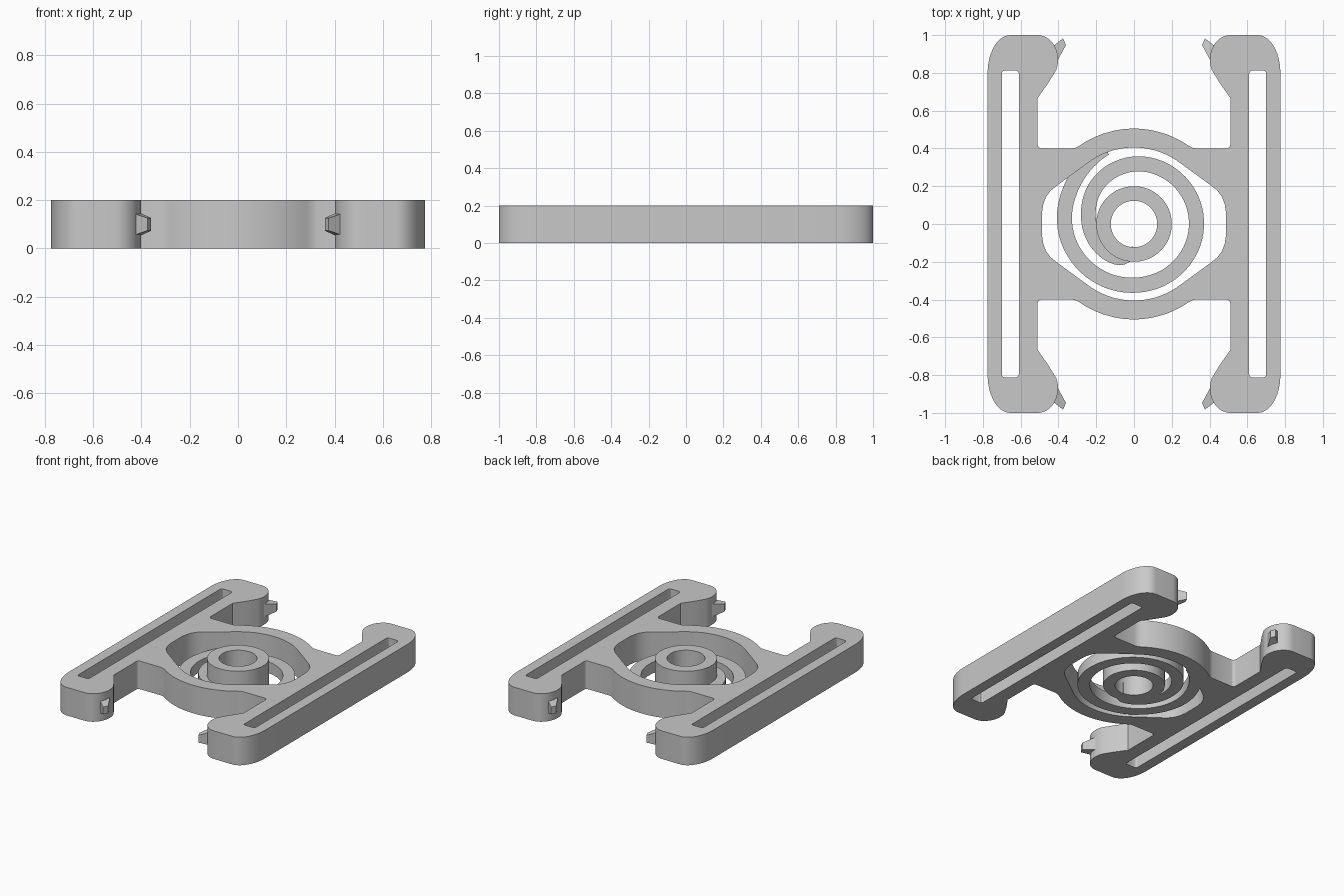
import bpy, bmesh
from math import sin, cos, radians

if "Cube" in bpy.data.objects:
    bpy.data.objects.remove(bpy.data.objects["Cube"], do_unlink=True)

grey = bpy.data.materials.new("plain grey")
grey.use_nodes = True
colour = (0.58, 0.58, 0.58, 1)
grey.diffuse_color = colour
grey.node_tree.nodes["Principled BSDF"].inputs["Base Color"].default_value = colour


def arc(cx, cy, rx, ry, start, end, steps):
    """Points along an elliptical arc, angles in degrees."""
    angles = [radians(start + (end - start) * i / steps) for i in range(steps + 1)]
    return [(cx + rx * cos(a), cy + ry * sin(a)) for a in angles]


def circle(r, steps=64):
    return arc(0, 0, r, r, 0, 360, steps)[:-1]


def four_way(quarter):
    """Close a quarter outline, running from the y axis to the x axis."""
    half = quarter + [(x, -y) for x, y in reversed(quarter)]
    return half + [(-x, y) for x, y in reversed(half)]


def finish(name, mesh):
    mesh.materials.clear()
    mesh.materials.append(grey)
    obj = bpy.data.objects.new(name, mesh)
    bpy.context.collection.objects.link(obj)
    bpy.ops.object.select_all(action="DESELECT")
    obj.select_set(True)
    bpy.context.view_layer.objects.active = obj
    bpy.ops.object.shade_smooth_by_angle(angle=radians(30))
    return obj


def prism(name, loops, height):
    """Extrude a filled outline with holes upward from the ground."""
    curve = bpy.data.curves.new(name + " profile", "CURVE")
    curve.dimensions = "2D"
    curve.fill_mode = "BOTH"
    curve.extrude = height / 2
    for loop in loops:
        spline = curve.splines.new("POLY")
        spline.points.add(len(loop) - 1)
        for point, (x, y) in zip(spline.points, loop):
            point.co = (x, y, 0, 1)
        spline.use_cyclic_u = True
    temp = bpy.data.objects.new(name + " profile", curve)
    bpy.context.collection.objects.link(temp)
    graph = bpy.context.evaluated_depsgraph_get()
    mesh = bpy.data.meshes.new_from_object(temp.evaluated_get(graph))
    bpy.data.objects.remove(temp, do_unlink=True)
    bm = bmesh.new()
    bm.from_mesh(mesh)
    bmesh.ops.remove_doubles(bm, verts=bm.verts, dist=0.0001)
    bmesh.ops.translate(bm, verts=bm.verts, vec=(0, 0, height / 2))
    bmesh.ops.recalc_face_normals(bm, faces=bm.faces)
    bm.to_mesh(mesh)
    bm.free()
    return finish(name, mesh)


# Frame: rounded bridge, side rails and hooked rail ends
outline = four_way(
    arc(0, 0, 0.505, 0.505, 89, 55, 14)
    + [(0.31, 0.403), (0.33, 0.4)]
    + arc(0.49, 0.42, 0.02, 0.02, -90, 0, 4)
    + [(0.51, 0.667), (0.455, 0.745)]
    + arc(0.51, 0.87, 0.108, 0.13, 205, 90, 16)
    + arc(0.655, 0.8, 0.12, 0.2, 90, 0, 12))
opening = four_way(
    arc(0, 0, 0.405, 0.405, 89, 54, 12)
    + [(0.41, 0.202), (0.44, 0.178), (0.465, 0.145), (0.48, 0.105), (0.487, 0.06)])
slot_half = arc(0.625, 0.797, 0.015, 0.015, 180, 90, 3) + arc(0.685, 0.797, 0.015, 0.015, 90, 0, 3)
slot = slot_half + [(x, -y) for x, y in reversed(slot_half)]
prism("frame", [outline, opening, slot, [(-x, y) for x, y in slot]], 0.2)

# Central hub
prism("hub", [circle(0.2), circle(0.123)], 0.2)

# Thin spiral spring, from hub to frame: (angle, centre radius)
path = [(266, 0.155), (255, 0.185), (245, 0.198), (217, 0.213), (170, 0.243),
        (130, 0.29), (90, 0.32), (45, 0.33), (0, 0.332), (-45, 0.326),
        (-90, 0.322), (-135, 0.338), (-180, 0.368), (-215, 0.385), (-250, 0.43)]
for _ in range(3):
    smooth = [path[0]]
    for (a, r), (b, s) in zip(path, path[1:]):
        smooth += [(a * 0.75 + b * 0.25, r * 0.75 + s * 0.25),
                   (a * 0.25 + b * 0.75, r * 0.25 + s * 0.75)]
    path = smooth + [path[-1]]


def edge(offset):
    return [((r + offset) * cos(radians(a)), (r + offset) * sin(radians(a))) for a, r in path]


prism("spiral_spring", [edge(0.04) + edge(-0.04)[::-1]], 0.08)

# Tapered pegs on the inner corners of the rail ends
for x_side, x_name in ((1, "left"), (-1, "right")):
    for y_side, y_name in ((1, "back"), (-1, "front")):
        bm = bmesh.new()
        for x, y, half in ((0.46, 0.918, 0.055), (0.42, 0.836, 0.055),
                           (0.376, 0.982, 0.026), (0.36, 0.948, 0.026)):
            for z in (0.1 - half, 0.1 + half):
                bm.verts.new((x * x_side, y * y_side, z))
        bmesh.ops.convex_hull(bm, input=bm.verts)
        bmesh.ops.recalc_face_normals(bm, faces=bm.faces)
        mesh = bpy.data.meshes.new("peg")
        bm.to_mesh(mesh)
        bm.free()
        finish(f"peg_{y_name}_{x_name}", mesh)
